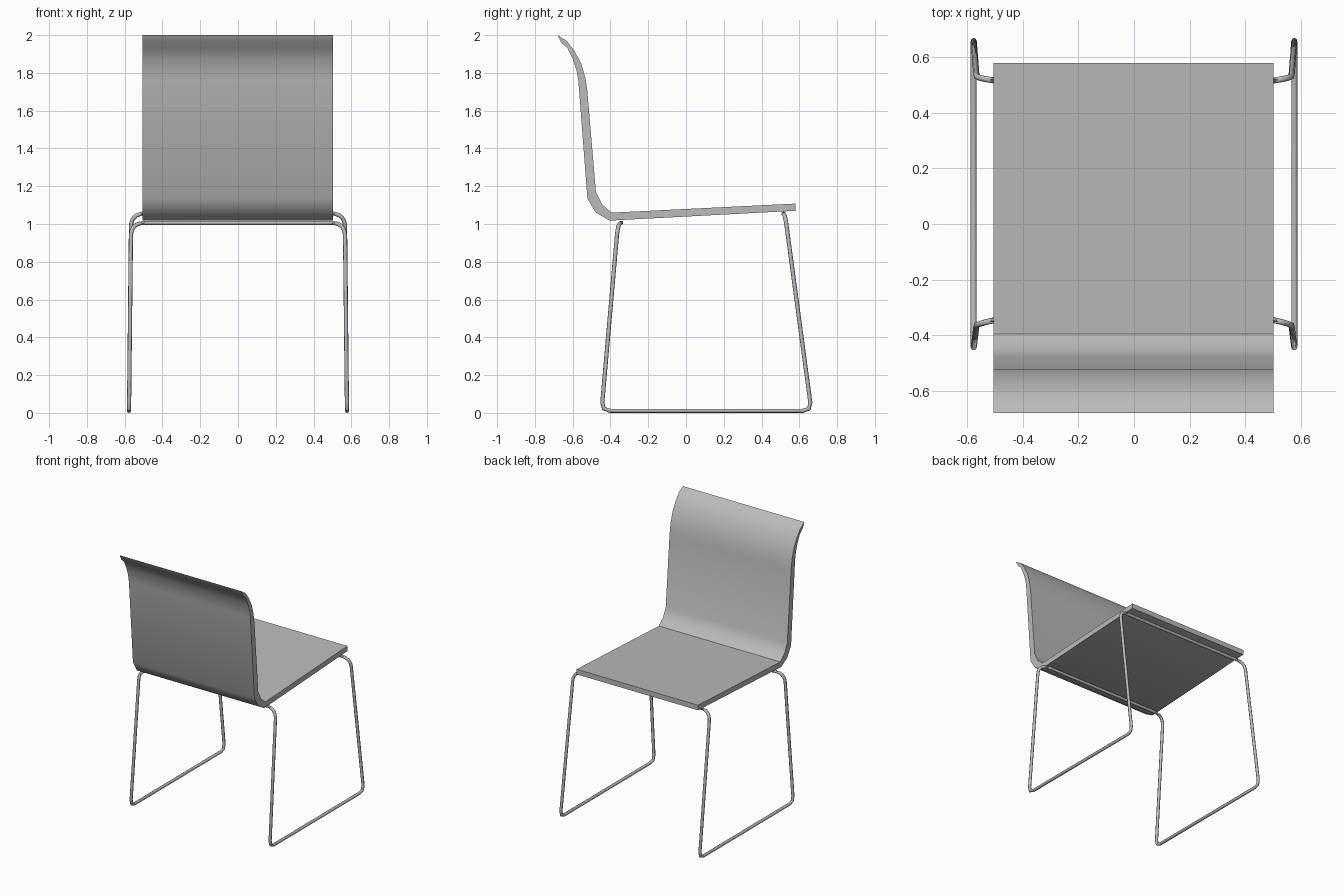
import bpy, bmesh, math
from mathutils import Vector

cube = bpy.data.objects.get("Cube")
if cube:
    bpy.data.objects.remove(cube, do_unlink=True)


def make_material(name, color):
    mat = bpy.data.materials.new(name)
    mat.use_nodes = True
    mat.diffuse_color = color
    mat.node_tree.nodes["Principled BSDF"].inputs["Base Color"].default_value = color
    return mat


def smooth(obj, angle):
    bpy.ops.object.select_all(action='DESELECT')
    obj.select_set(True)
    bpy.context.view_layer.objects.active = obj
    bpy.ops.object.shade_smooth_by_angle(angle=math.radians(angle))


def fillet(prev, corner, nxt, radius, steps):
    """Points that round a corner between two straight runs."""
    a, b = (prev - corner).normalized(), (nxt - corner).normalized()
    start, end = corner + a * radius, corner + b * radius
    pts = []
    for i in range(steps + 1):
        t = i / steps
        pts.append(start * (1 - t) ** 2 + corner * 2 * t * (1 - t) + end * t ** 2)
    return pts


grey = make_material("light grey", (0.5, 0.5, 0.5, 1))

# Bent shell: back and seat in one profile of (y, z), extruded sideways
outer = [(-.66, 1.96), (-.627, 1.93), (-.598, 1.87), (-.58, 1.815), (-.57, 1.76),
         (-.522, 1.135), (-.477, 1.06), (-.405, 1.018), (.58, 1.07)]
inner = [(-.68, 2.0), (-.63, 1.968), (-.593, 1.92), (-.555, 1.85), (-.532, 1.77),
         (-.522, 1.70), (-.477, 1.17), (-.445, 1.105), (-.395, 1.06), (.58, 1.108)]
profile = outer + inner[::-1]

bm = bmesh.new()
face = bm.faces.new([bm.verts.new((-.506, y, z)) for y, z in profile])
side = bmesh.ops.extrude_face_region(bm, geom=[face])
bmesh.ops.translate(bm, vec=(1.008, 0, 0),
                    verts=[g for g in side["geom"] if isinstance(g, bmesh.types.BMVert)])
bmesh.ops.recalc_face_normals(bm, faces=bm.faces)
mesh = bpy.data.meshes.new("seat_shell")
bm.to_mesh(mesh)
bm.free()
shell = bpy.data.objects.new("seat_shell", mesh)
bpy.context.collection.objects.link(shell)
mesh.materials.append(grey)
smooth(shell, 40)

# Wire frame: one closed loop of crossbars, legs and floor runners
# Each corner: x, y, z, bend radius, bend steps
half = [(.49, -.343, 1.006, .02, 2), (.566, -.36, 1.004, .07, 6),
        (.577, -.447, .011, .045, 2), (.577, .664, .011, .045, 2),
        (.566, .524, 1.053, .07, 6), (.49, .515, 1.055, .02, 2)]
corners = half + [(-x, y, z, r, n) for x, y, z, r, n in half[::-1]]
spots = [Vector(c[:3]) for c in corners]
path = []
for i, c in enumerate(corners):
    path += fillet(spots[i - 1], spots[i], spots[(i + 1) % len(spots)], c[3], c[4])

curve = bpy.data.curves.new("wire_frame", 'CURVE')
curve.dimensions = '3D'
curve.bevel_depth = .011
curve.bevel_resolution = 2
spline = curve.splines.new('POLY')
spline.points.add(len(path) - 1)
for point, co in zip(spline.points, path):
    point.co = (*co, 1)
spline.use_cyclic_u = True
frame = bpy.data.objects.new("wire_frame", curve)
bpy.context.collection.objects.link(frame)
curve.materials.append(grey)
bpy.ops.object.select_all(action='DESELECT')
frame.select_set(True)
bpy.context.view_layer.objects.active = frame
bpy.ops.object.convert(target='MESH')
smooth(bpy.context.view_layer.objects.active, 50)
